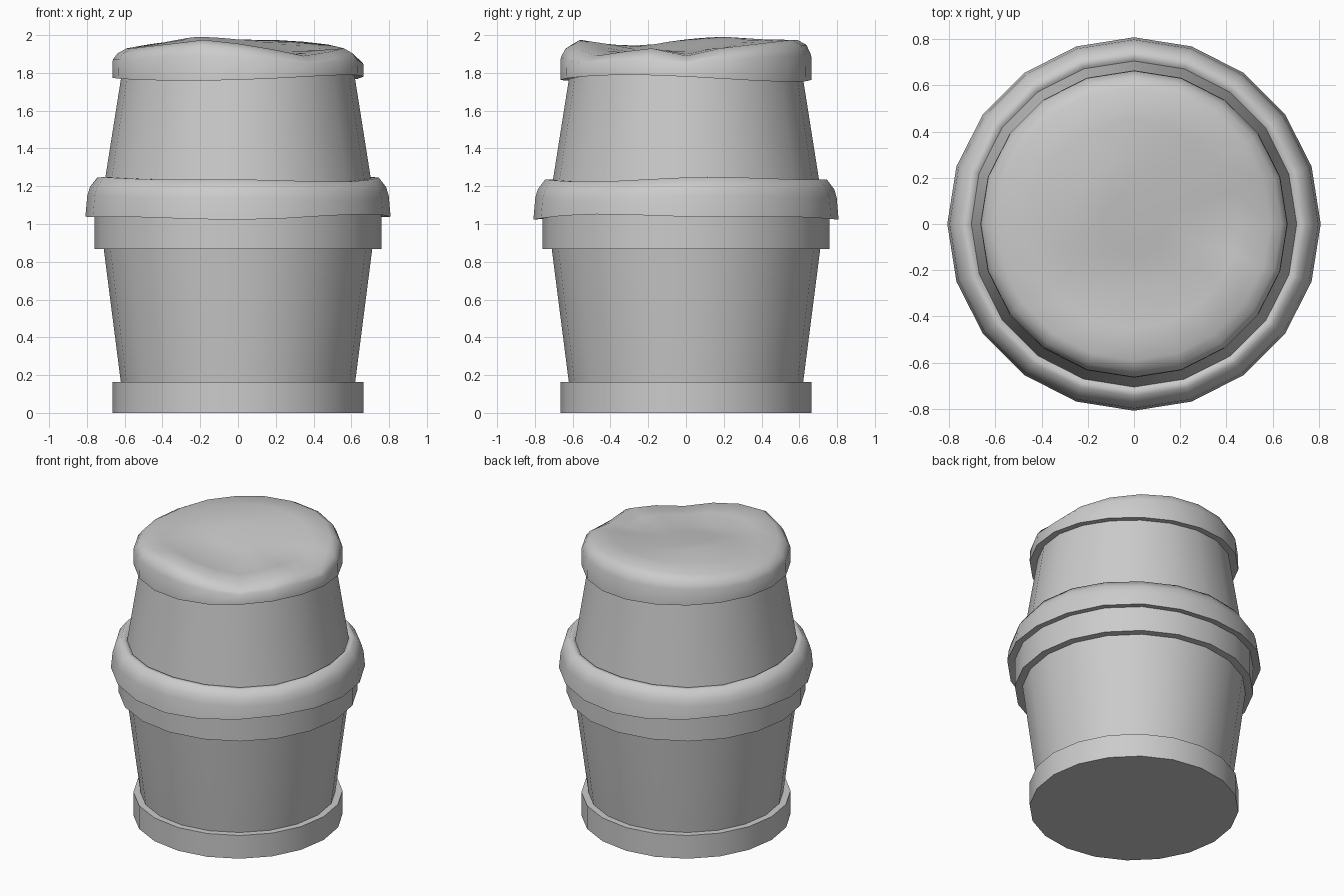
import bpy, bmesh
from math import sin, cos, pi, radians

if "Cube" in bpy.data.objects:
    bpy.data.objects.remove(bpy.data.objects["Cube"])

N = 20


def lathe(name, profile, closed=False, cap_bottom=False, cap_top=False, tip=None, angle=40):
    """profile: list of (radius, z) where z is a number or a list of N heights."""
    bm = bmesh.new()
    rings = []
    for r, z in profile:
        rings.append([bm.verts.new((r * cos(2 * pi * i / N), r * sin(2 * pi * i / N),
                                    z[i] if isinstance(z, list) else z)) for i in range(N)])
    pairs = list(zip(rings, rings[1:]))
    if closed:
        pairs.append((rings[-1], rings[0]))
    for a, b in pairs:
        for i in range(N):
            j = (i + 1) % N
            bm.faces.new((a[i], a[j], b[j], b[i]))
    if cap_bottom:
        bm.faces.new(rings[0])
    if cap_top:
        bm.faces.new(rings[-1])
    if tip is not None:
        c = bm.verts.new((0, 0, tip))
        for i in range(N):
            bm.faces.new((rings[-1][i], rings[-1][(i + 1) % N], c))
    bmesh.ops.recalc_face_normals(bm, faces=bm.faces)
    me = bpy.data.meshes.new(name)
    bm.to_mesh(me)
    bm.free()
    ob = bpy.data.objects.new(name, me)
    bpy.context.collection.objects.link(ob)
    bpy.ops.object.select_all(action='DESELECT')
    ob.select_set(True)
    bpy.context.view_layer.objects.active = ob
    bpy.ops.object.shade_smooth_by_angle(angle=radians(angle))
    return ob


def wave(base, amp, k, ph):
    return [base + amp * (0.6 * sin(k * 2 * pi * i / N + ph)
                          + 0.4 * sin((k + 2) * 2 * pi * i / N + 2 * ph)) for i in range(N)]


# barrel body
lathe("barrel_body", [(0.60, 0.02), (0.62, 0.16), (0.711, 0.87), (0.73, 1.02),
                      (0.705, 1.23), (0.618, 1.78), (0.612, 1.83)],
      cap_bottom=True, cap_top=True)

# bottom and middle bands
lathe("bottom_band", [(0.665, 0.0), (0.665, 0.163), (0.61, 0.163)], cap_bottom=True)
lathe("middle_band", [(0.70, 0.868), (0.76, 0.868), (0.76, 1.06), (0.71, 1.06)], closed=True)

# snow lying on the middle band
low = wave(1.037, 0.017, 2, 2.2)
high = wave(1.228, 0.015, 2, 0.6)
lathe("middle_snow", [(0.735, [z + 0.01 for z in low]), (0.808, low),
                      (0.798, [z - 0.09 for z in high]), (0.785, [z - 0.045 for z in high]),
                      (0.745, [z + 0.008 for z in high]), (0.715, [z + 0.008 for z in high]),
                      (0.69, [z - 0.02 for z in high])], angle=60)

# snow cap: rim heights run counter-clockwise from +x
rim = [1.89, 1.93, 1.95, 1.965, 1.975, 1.975, 1.97, 1.96, 1.95, 1.935,
       1.93, 1.93, 1.94, 1.955, 1.975, 1.955, 1.925, 1.89, 1.91, 1.93]
edge = [1.77 + 0.02 * sin(2 * pi * i / N * 2 + 2.6) * (0.7 + 0.3 * cos(2 * pi * i / N))
        for i in range(N)]
mid = [1.945 + 0.045 * cos(2 * pi * i / N - 0.75 * pi) for i in range(N)]
lathe("snow_cap", [(0.605, [z + 0.005 for z in edge]), (0.665, edge),
                   (0.663, [1.875 + (z - 1.94) * 0.5 for z in rim]),
                   (0.638, [z - 0.027 for z in rim]), (0.59, rim),
                   (0.45, [0.6 * a + 0.4 * b for a, b in zip(rim, mid)]),
                   (0.28, mid), (0.14, [0.5 * z + 0.5 * 1.95 for z in mid])],
      tip=1.95, angle=70)
